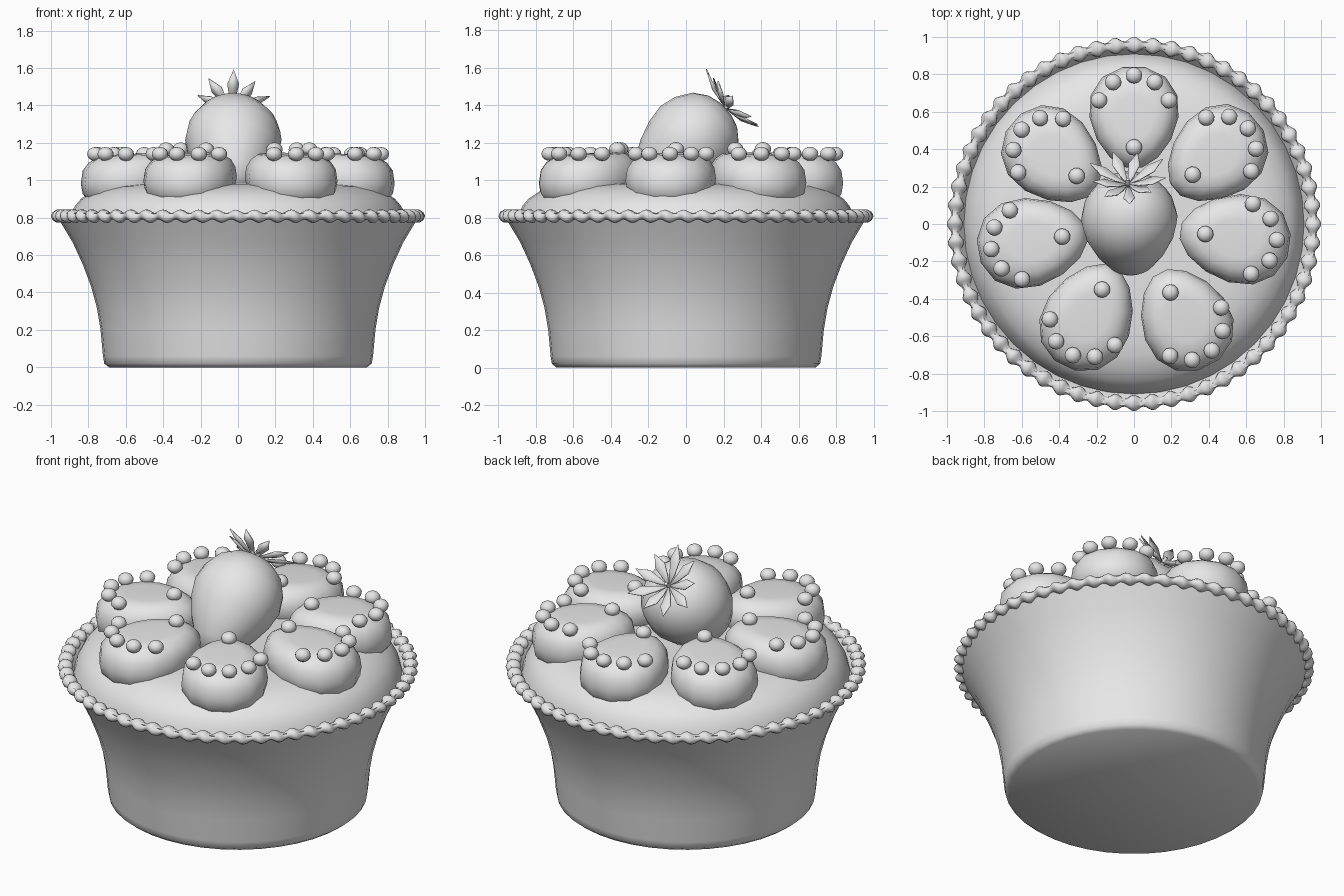
import bpy, bmesh, math
from math import sin, cos, pi, radians
from mathutils import Vector, Matrix

if "Cube" in bpy.data.objects:
    bpy.data.objects.remove(bpy.data.objects["Cube"])

grey = bpy.data.materials.new("plain_grey")
grey.use_nodes = True
COLOUR = (0.8, 0.8, 0.8, 1)
grey.diffuse_color = COLOUR
grey.node_tree.nodes["Principled BSDF"].inputs["Base Color"].default_value = COLOUR


def finish(name, bm, angle=50):
    bmesh.ops.recalc_face_normals(bm, faces=bm.faces)
    mesh = bpy.data.meshes.new(name)
    bm.to_mesh(mesh)
    bm.free()
    mesh.materials.append(grey)
    ob = bpy.data.objects.new(name, mesh)
    bpy.context.collection.objects.link(ob)
    bpy.ops.object.select_all(action='DESELECT')
    ob.select_set(True)
    bpy.context.view_layer.objects.active = ob
    bpy.ops.object.shade_smooth_by_angle(angle=radians(angle))
    return ob


def lathe(profile, sides):
    """Turn (radius, height) points around z; radius 0 closes to a pole."""
    bm = bmesh.new()
    verts = [bm.verts.new((r, 0, z)) for r, z in profile]
    edges = [bm.edges.new(pair) for pair in zip(verts, verts[1:])]
    bmesh.ops.spin(bm, geom=verts + edges, axis=(0, 0, 1), cent=(0, 0, 0),
                   steps=sides, angle=2 * pi, use_duplicate=False)
    bmesh.ops.remove_doubles(bm, verts=bm.verts, dist=0.0005)
    return bm


# Flared cup with a thin wall
cup = [(0, 0), (0.69, 0), (0.715, 0.02), (0.722, 0.06), (0.735, 0.2), (0.755, 0.32),
       (0.785, 0.43), (0.83, 0.55), (0.885, 0.67), (0.945, 0.77), (0.975, 0.825),
       (0.95, 0.825), (0.90, 0.76)]
finish("cup", lathe(cup, 40))

# Domed filling
dome = [(0.91, 0.77), (0.895, 0.82), (0.87, 0.865), (0.84, 0.9), (0.78, 0.94),
        (0.7, 0.967), (0.58, 0.98), (0.3, 0.985), (0, 0.985)]
finish("filling", lathe(dome, 40))

# Rope-like scalloped rim
BEADS, AROUND, TUBE = 60, 480, 10
bm = bmesh.new()
rings = []
for i in range(AROUND):
    a = 2 * pi * i / AROUND
    ring = []
    for j in range(TUBE):
        t = 2 * pi * j / TUBE
        r = 0.028 + 0.01 * cos(BEADS * a + 0.8 * sin(t))
        rad = 0.957 + 1.15 * r * cos(t)
        ring.append(bm.verts.new((rad * cos(a), rad * sin(a), 0.808 + 0.95 * r * sin(t))))
    rings.append(ring)
for i in range(AROUND):
    p, q = rings[i], rings[(i + 1) % AROUND]
    for j in range(TUBE):
        k = (j + 1) % TUBE
        bm.faces.new((p[j], q[j], q[k], p[k]))
finish("scalloped_rim", bm, 70)


def soft(v, power):
    return math.copysign(abs(v) ** power, v)


# Seven egg-shaped dollops, each with six pearls
# (direction, distance from middle, half length, pearl twist)
dollops = [(90, 0.57, 0.275, 0), (40, 0.57, 0.29, 0), (-8, 0.545, 0.3, 6),
           (-62, 0.575, 0.285, 14), (-116, 0.55, 0.3, 4), (190, 0.55, 0.3, 0),
           (140, 0.56, 0.29, 0)]
for n, (direction, dist, half, twist) in enumerate(dollops, 1):
    place = Matrix.Rotation(radians(direction), 4, 'Z') @ Matrix.Translation((dist, 0, 0))
    bm = bmesh.new()
    bmesh.ops.create_uvsphere(bm, u_segments=14, v_segments=10, radius=1)
    for v in bm.verts:
        x, y, z = v.co
        flat = math.hypot(x, y)
        fat = flat ** -0.3 if flat > 0.01 else 1
        x, y = x * fat, y * fat
        dent = 0.025 * max(0, 1 - flat * 1.6) if z > 0 else 0
        lean = 0.015 * x if z > 0 else 0.03 * x
        v.co = (half * x, 0.238 * y * (1 + 0.18 * x),
                1.01 + 0.15 * soft(z, 0.85) - dent - lean)
    bm.transform(place)
    finish(f"dollop_{n}", bm, 60)

    bm = bmesh.new()
    spots = [(-0.16, 0, 1.165)]
    for k in range(-2, 3):
        a = radians(33 * k + twist)
        spots.append((0.225 * cos(a), 0.205 * sin(a), 1.14))
    for s in spots:
        bmesh.ops.create_uvsphere(bm, u_segments=12, v_segments=8, radius=0.044,
                                  matrix=place @ Matrix.Translation(s)
                                  @ Matrix.Diagonal((1, 1, 0.85, 1)))
    finish(f"pearls_{n}", bm, 60)

# Berry leaning forward, stalk end up and to the back
axis = Vector((-0.03, 0.72, 0.66)).normalized()
lean = (Matrix.Translation((-0.025, 0.03, 1.215))
        @ axis.to_track_quat('Z', 'Y').to_matrix().to_4x4())
berry = [(0, 0.235), (0.05, 0.245), (0.12, 0.225), (0.19, 0.175), (0.24, 0.09),
         (0.258, 0), (0.238, -0.1), (0.195, -0.2), (0.13, -0.3), (0.07, -0.355), (0, -0.375)]
bm = lathe(berry, 24)
bm.transform(lean @ Matrix.Diagonal((1, 0.95, 1, 1)))
finish("berry", bm, 60)

# Leaf crown: thin folded blades fanning out from the stalk end
bm = bmesh.new()
for k in range(9):
    turn = lean @ Matrix.Rotation(2 * pi * k / 9 + 0.2, 4, 'Z')
    size = 0.92 + 0.1 * (k % 3)

    def point(x, y, z):
        return bm.verts.new(turn @ Vector((x * size, y, z)))
    base, mid, tip = point(0, 0, 0.25), point(0.11, 0, 0.268), point(0.2, 0, 0.315)
    for side in (-1, 1):
        inner, outer = point(0.06, 0.016 * side, 0.262), point(0.13, 0.03 * side, 0.288)
        bm.faces.new((base, inner, mid))
        bm.faces.new((mid, inner, outer))
        bm.faces.new((mid, outer, tip))
leaves = finish("leaf_crown", bm, 30)
solid = leaves.modifiers.new("thickness", 'SOLIDIFY')
solid.thickness = 0.006

# Short stalk in the middle of the leaves
bm = bmesh.new()
bmesh.ops.create_cone(bm, cap_ends=True, segments=8, radius1=0.014, radius2=0.01, depth=0.05,
                      matrix=lean @ Matrix.Translation((0, 0, 0.26)))
finish("stalk", bm)
